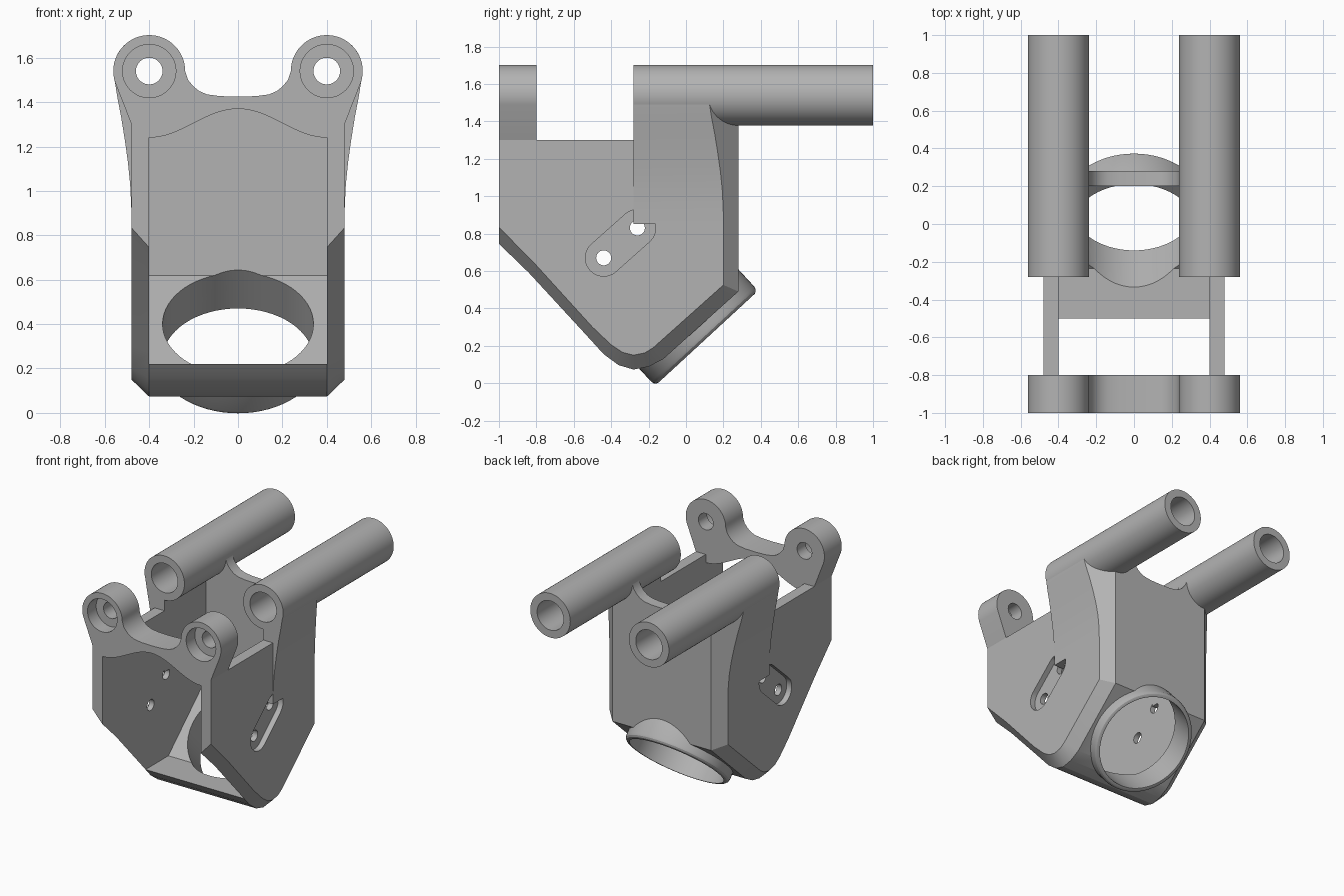
import bpy, bmesh
from math import sin, cos, pi, radians, atan2
from mathutils import Matrix, Vector

if "Cube" in bpy.data.objects:
    bpy.data.objects.remove(bpy.data.objects["Cube"], do_unlink=True)

grey = bpy.data.materials.new("mid grey")
grey.use_nodes = True
grey.diffuse_color = (0.45, 0.45, 0.45, 1)
grey.node_tree.nodes["Principled BSDF"].inputs["Base Color"].default_value = grey.diffuse_color

AXES = {"x": lambda p, d: (d, p[0], p[1]),
        "y": lambda p, d: (p[0], d, p[1]),
        "z": lambda p, d: (p[0], p[1], d)}


def loft(name, rings, wrap=False):
    """Skin equal-length rings; cap the ends, or wrap round to the first ring."""
    bm = bmesh.new()
    loops = [[bm.verts.new(p) for p in ring] for ring in rings]
    n = len(loops[0])
    pairs = list(zip(loops, loops[1:]))
    if wrap:
        pairs.append((loops[-1], loops[0]))
    else:
        bm.faces.new(loops[0])
        bm.faces.new(loops[-1])
    for a, b in pairs:
        for i in range(n):
            j = (i + 1) % n
            bm.faces.new((a[i], a[j], b[j], b[i]))
    bmesh.ops.recalc_face_normals(bm, faces=bm.faces)
    mesh = bpy.data.meshes.new(name)
    bm.to_mesh(mesh)
    bm.free()
    mesh.materials.append(grey)
    ob = bpy.data.objects.new(name, mesh)
    bpy.context.collection.objects.link(ob)
    return ob


def prism(name, pts, axis, a, b):
    return loft(name, [[AXES[axis](p, d) for p in pts] for d in (a, b)])


def arc(cx, cz, r, start, end, n=32):
    return [(cx + r * cos(radians(start + (end - start) * i / n)),
             cz + r * sin(radians(start + (end - start) * i / n))) for i in range(n + 1)]


def lathe(name, profile, origin, direction, n=64):
    """Revolve a closed (radius, distance) profile about an axis in the YZ plane."""
    d = Vector(direction).normalized()
    u, v = Vector((1, 0, 0)), Vector((1, 0, 0)).cross(d)
    rings = [[Vector(origin) + d * t + (u * cos(2 * pi * k / n) + v * sin(2 * pi * k / n)) * r
              for r, t in profile] for k in range(n)]
    return loft(name, rings, wrap=True)


def rod(r, origin, direction, length):
    """Solid cylinder used as a cutter."""
    d = Vector(direction).normalized()
    u, v = Vector((1, 0, 0)), Vector((1, 0, 0)).cross(d)
    if u.cross(d).length < 0.01:
        u, v = Vector((0, 1, 0)), Vector((0, 0, 1))
    return loft("cutter", [[Vector(origin) + d * t + (u * cos(2 * pi * k / 64) + v * sin(2 * pi * k / 64)) * r
                            for k in range(64)] for t in (0, length)])


def combine(ob, cutter, operation="DIFFERENCE"):
    mod = ob.modifiers.new("cut", "BOOLEAN")
    mod.operation, mod.object, mod.solver = operation, cutter, "EXACT"
    deps = bpy.context.evaluated_depsgraph_get()
    mesh = bpy.data.meshes.new_from_object(ob.evaluated_get(deps))
    ob.modifiers.clear()
    ob.data = mesh
    bpy.data.objects.remove(cutter, do_unlink=True)


def mirrored(half):
    """Complete an XZ outline from its +x half."""
    return half + [(-x, z) for x, z in reversed(half) if x > 0.001]


TUBE_X, TUBE_Z = 0.40, 1.54
VALLEY = [(0.225, 1.50), (0.20, 1.47), (0.175, 1.45), (0.14, 1.435), (0.08, 1.427), (0, 1.425)]

# Main shell: side plates, back wall and floor with chamfered outer edges
outer = [(-1, 1.3), (-1, .745), (-.84, .59), (-.545, .27), (-.44, .155), (-.36, .096),
         (-.28, .073), (-.2, .088), (-.12, .13), (.28, .49), (.28, 1.3)]
inner = [(-1, 1.3), (-1, .834), (-.8, .63), (-.5, .3), (-.4, .205), (-.34, .165),
         (-.28, .15), (-.22, .162), (-.175, .19), (.2, .525), (.2, 1.3)]
shell = loft("main_shell", [[(x, y, z) for y, z in ring] for x, ring in
                            ((-.48, inner), (-.40, outer), (.40, outer), (.48, inner))])
combine(shell, prism("cutter", [(-1.3, -.2), (-.51, -.2), (-.51, .22), (-.235, .22),
                                (.2, .62), (.2, 2), (-1.3, 2)], "x", -.4, .4))

# Round port through the sloping floor
PORT = Vector((0, 0.11, 0.24))
INWARD = Vector((0, -0.678, 0.735))
combine(shell, rod(0.34, PORT - INWARD * 0.1, INWARD, 0.55))
collar = lathe("port_collar", [(.34, 0), (.35, 0), (.362, .005), (.371, .015), (.375, .03),
                               (.375, .19), (.34, .19)], PORT, INWARD)

# Side slots with two screw holes each
LOW, HIGH = Vector((-.44, .67)), Vector((-.26, .83))
tilt = atan2(HIGH.y - LOW.y, HIGH.x - LOW.x) * 180 / pi
slot = arc(HIGH.x, HIGH.y, .098, tilt - 90, tilt + 90, 24) + arc(LOW.x, LOW.y, .098, tilt + 90, tilt + 270, 24)
for side in (-1, 1):
    combine(shell, prism("cutter", slot, "x", side * 0.44, side * 0.6))
for hole in (LOW, HIGH):
    combine(shell, rod(0.04, (-0.7, hole.x, hole.y), (1, 0, 0), 1.4))

# Flared upper body that carries the tubes
flare = [(0, .85), (.48, .85), (.481, .93), (.486, 1.03), (.496, 1.13), (.51, 1.23),
         (.526, 1.33), (.545, 1.43)]
upper = prism("upper_body", mirrored(flare + arc(TUBE_X, TUBE_Z, .16, -10, 180) + VALLEY), "y", -.28, .28)
combine(upper, prism("cutter", [(-.6, -.4), (.6, -.4), (.6, .08), (.4, .28), (-.4, .28), (-.6, .08)],
                     "z", .5, 2), "INTERSECT")
combine(upper, prism("cutter", [(-.4, -.5), (.4, -.5), (.4, .2), (-.4, .2)], "z", .5, 2))

# Front clamp with wavy lower edge
wave = [(0.4 * i / 16, 1.305 + 0.065 * cos(pi * i / 16)) for i in range(17)]
clamp = prism("front_clamp", mirrored(wave + [(.44, 1.262), (.48, 1.3)]
                                      + arc(TUBE_X, TUBE_Z, .162, -18, 180) + VALLEY), "y", -1, -.8)

# Rear tubes, and the bores along both tube axes
for label, x in (("left", TUBE_X), ("right", -TUBE_X)):
    lathe(label + "_tube", [(.107, 0), (.162, 0), (.162, 1.28), (.107, 1.28)], (x, -.28, TUBE_Z), (0, 1, 0))
    combine(upper, rod(.107, (x, -.5, TUBE_Z), (0, 1, 0), 1.2))
    combine(clamp, rod(.06, (x, -1.2, TUBE_Z), (0, 1, 0), .6))
    combine(clamp, rod(.12, (x, -1.2, TUBE_Z), (0, 1, 0), .3))

# Smooth the round surfaces and keep the edges sharp
bpy.ops.object.select_all(action="DESELECT")
for ob in bpy.context.collection.objects:
    if ob.type == "MESH":
        ob.select_set(True)
        bpy.context.view_layer.objects.active = ob
bpy.ops.object.shade_smooth_by_angle(angle=radians(25))
